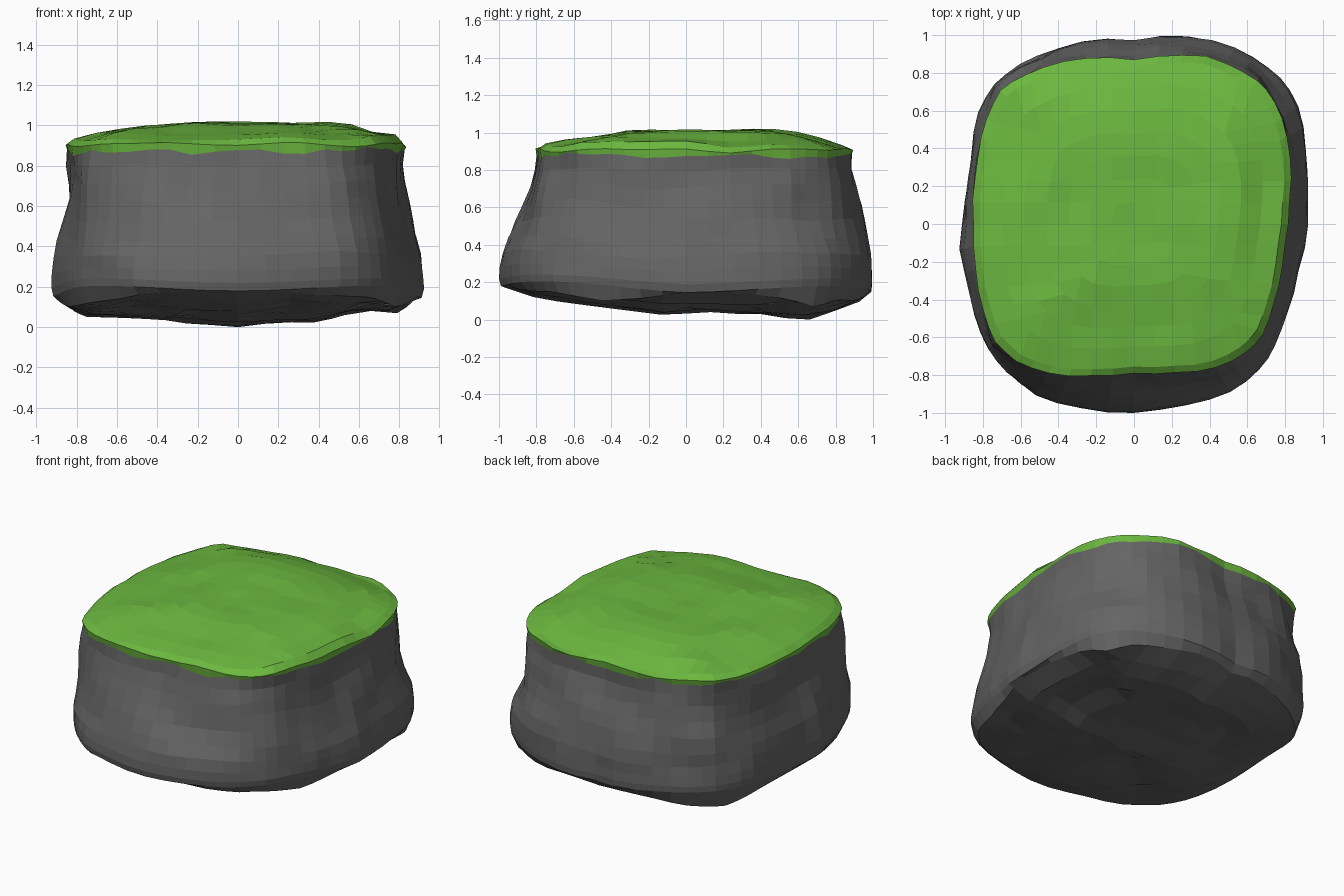
import bpy, bmesh, math
from mathutils import Vector, noise

if "Cube" in bpy.data.objects:
    bpy.data.objects.remove(bpy.data.objects["Cube"])

N = 14  # grid cells per side of the top and bottom caps

# Plan outlines: grass edge and widest rock edge
GRASS = [(.82, .1), (.82, .4), (.77, .6), (.68, .74), (.55, .82), (.38, .89), (.2, .89), (0, .87),
         (-.2, .88), (-.4, .855), (-.55, .8), (-.7, .72), (-.8, .5), (-.83, .3), (-.85, 0),
         (-.84, -.2), (-.8, -.45), (-.74, -.62), (-.62, -.73), (-.4, -.8), (-.2, -.8), (0, -.79),
         (.2, -.785), (.4, -.77), (.55, -.71), (.67, -.61), (.74, -.42), (.79, -.15)]
ROCK = [(.92, .15), (.91, .35), (.88, .6), (.8, .75), (.65, .87), (.45, .96), (.2, 1), (0, .97),
        (-.2, .98), (-.4, .93), (-.6, .85), (-.75, .73), (-.83, .58), (-.86, .3), (-.9, .05),
        (-.925, -.15), (-.88, -.3), (-.84, -.5), (-.78, -.65), (-.65, -.8), (-.5, -.92),
        (-.3, -.97), (0, -1), (.2, -.97), (.4, -.93), (.55, -.87), (.7, -.73), (.8, -.5), (.87, -.25)]

# Height profiles of the cap and underside along x and along y
TOP_X = [(-.85, .92), (-.78, .95), (-.5, .99), (-.1, 1.02), (.3, 1.02), (.55, 1.0), (.68, .96), (.78, .95), (.83, .92)]
TOP_Y = [(-.8, .92), (-.7, .955), (-.5, .975), (-.3, 1.005), (0, 1.01), (.4, 1.02), (.6, 1.005), (.75, .96), (.88, .91)]
LOW_X = [(-.93, .15), (-.85, .08), (-.75, .05), (-.4, .04), (0, 0), (.2, .03), (.4, .03), (.65, .09), (.78, .06), (.92, .15)]
LOW_Y = [(-1, .18), (-.8, .12), (-.5, .08), (-.1, .03), (.1, .05), (.4, .03), (.65, 0), (.85, .06), (1, .13)]


def lerp(table, x):
    if x <= table[0][0]:
        return table[0][1]
    for (a, p), (b, q) in zip(table, table[1:]):
        if x <= b:
            return p + (q - p) * (x - a) / (b - a)
    return table[-1][1]


def polar(outline):
    pts = sorted((math.atan2(y, x), math.hypot(x, y)) for x, y in outline)
    first, last = pts[0], pts[-1]
    return ([(last[0] - math.tau, last[1])] + pts + [(first[0] + math.tau, first[1])])


GRASS_R, ROCK_R = polar(GRASS), polar(ROCK)


def wobble(x, y, z, scale, amount):
    return amount * noise.noise(Vector((x, y, z)) * scale + Vector((3.3, 7.1, 1.7)))


def at(r, a):
    return r * math.cos(a), r * math.sin(a)


# Perimeter cells of the square grid, counter-clockwise
EDGE = ([(i, 0) for i in range(N)] + [(N, i) for i in range(N)] +
        [(N - i, N) for i in range(N)] + [(0, N - i) for i in range(N)])


def angle(i, j):
    return math.atan2(2 * j / N - 1, 2 * i / N - 1)


def add_ring(bm, place):
    return [bm.verts.new(place(angle(i, j))) for i, j in EDGE]


def bridge(bm, low, high):
    for k in range(len(low)):
        n = (k + 1) % len(low)
        bm.faces.new((low[k], low[n], high[n], high[k]))


def add_cap(bm, place, flip):
    grid = {}
    for i in range(N + 1):
        for j in range(N + 1):
            s = max(abs(2 * i / N - 1), abs(2 * j / N - 1))
            grid[i, j] = bm.verts.new(place(s, angle(i, j)))
    for i in range(N):
        for j in range(N):
            f = [grid[i, j], grid[i + 1, j], grid[i + 1, j + 1], grid[i, j + 1]]
            bm.faces.new(f[::-1] if flip else f)
    return [grid[e] for e in EDGE]


def finish(bm, name, colour):
    mesh = bpy.data.meshes.new(name)
    bm.to_mesh(mesh)
    bm.free()
    mat = bpy.data.materials.new(name)
    mat.diffuse_color = colour
    mat.use_nodes = True
    mat.node_tree.nodes["Principled BSDF"].inputs["Base Color"].default_value = mat.diffuse_color
    mesh.materials.append(mat)
    bpy.context.collection.objects.link(bpy.data.objects.new(name, mesh))


def seam(a):
    # Ragged line where grass meets rock
    x, y = at(lerp(GRASS_R, a) * .992, a)
    return x, y, .874 + wobble(x, y, 0, 6, .035)


def wall(t, z, amount):
    # The sides flare out lower down than the front, back and corners do
    def place(a):
        corner = math.sin(2 * a) ** 2
        g, r = lerp(GRASS_R, a) * .988, lerp(ROCK_R, a)
        x, y = at(g + (r - g) * t ** (.8 + 1.1 * math.cos(a) ** 2 - .4 * corner), a)
        k = 1 + wobble(x, y, z, 3.5, amount)
        lift = (.035 * max(0, -math.sin(a)) + .035 * corner) * max(0, 1 - (z - .14) / .3)
        return x * k, y * k, z + lift + wobble(x, y, z, 2.5, amount)
    return place


# Rock body: uneven underside, flared wall, open under the grass
def underside(s, a):
    x, y = at(lerp(ROCK_R, a) * s * .955, a)
    p, q = lerp(LOW_X, x), lerp(LOW_Y, y)
    z = max(p, q) + .45 * min(p, q) - .008 * min(1, 4 - 4 * s)
    return x, y, max(0, z + max(0, wobble(x, y, 0, 4, .05)) * min(1, 3 * s, 4 - 4 * s))


bm = bmesh.new()
ring = add_cap(bm, underside, True)
for t, z, amount in [(.94, .145, 0), (1, .19, 0), (.97, .26, .01), (.88, .34, .03), (.71, .43, .04),
                     (.51, .53, .045), (.31, .62, .045), (.14, .71, .045), (.03, .80, .03)]:
    nxt = add_ring(bm, wall(t, z, amount))
    bridge(bm, ring, nxt)
    ring = nxt
bridge(bm, ring, add_ring(bm, seam))
finish(bm, "rock_body", (.13, .13, .13, 1))


# Grass cap: ragged skirt, rounded rim, gently domed top falling at the corners
def rim(a):
    x, y = at(lerp(GRASS_R, a), a)
    return x, y, .906 + wobble(x, y, 0, 4, .02)


def turf(s, a):
    x, y = at(lerp(GRASS_R, a) * s * .955, a)
    corner = min(1, abs(x * y) / .45) ** 2
    z = min(lerp(TOP_X, x), lerp(TOP_Y, y)) - .035 * corner
    return x, y, z + wobble(x, y, 0, 4, .018)


bm = bmesh.new()
skirt, edge = add_ring(bm, seam), add_ring(bm, rim)
bridge(bm, skirt, edge)
bridge(bm, edge, add_cap(bm, turf, False))
finish(bm, "grass_top", (.15, .48, .05, 1))
